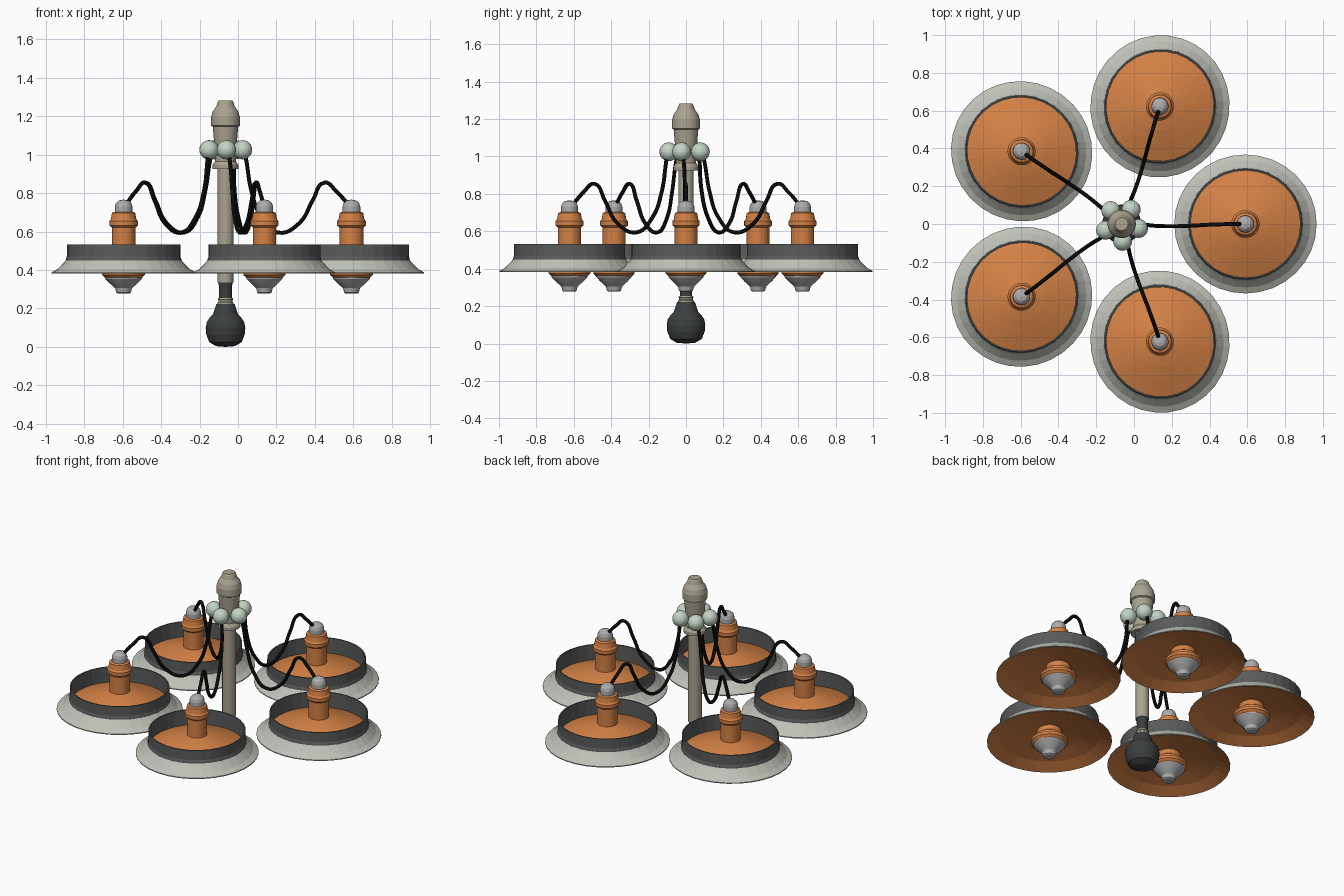
import bpy, bmesh, math
from mathutils import Vector, Matrix

if "Cube" in bpy.data.objects:
    bpy.data.objects.remove(bpy.data.objects["Cube"])

CX, ARM, N = -0.065, 0.655, 5
SEG = 32


def mat(name, rgb):
    m = bpy.data.materials.new(name)
    m.diffuse_color = (*rgb, 1)
    m.use_nodes = True
    m.node_tree.nodes["Principled BSDF"].inputs["Base Color"].default_value = m.diffuse_color
    return m


ORANGE = mat("copper_orange", (0.66, 0.22, 0.06))
DARK = mat("dark_grey", (0.045, 0.05, 0.05))
BAND = mat("band_grey", (0.1, 0.105, 0.105))
PALE = mat("pale_grey", (0.52, 0.54, 0.48))
BEIGE = mat("beige", (0.4, 0.37, 0.28))
MINT = mat("mint", (0.55, 0.66, 0.56))
SILVER = mat("silver", (0.42, 0.42, 0.42))
BLACK = mat("cable_black", (0.003, 0.003, 0.003))


def lathe(name, profile, material, closed=False):
    """Revolve (radius, z) points about z; closed joins last point to first."""
    bm = bmesh.new()
    rings = []
    for r, z in profile:
        if r == 0:
            rings.append([bm.verts.new((0, 0, z))] * SEG)
        else:
            rings.append([bm.verts.new((r * math.cos(2 * math.pi * i / SEG),
                                        r * math.sin(2 * math.pi * i / SEG), z))
                          for i in range(SEG)])
    pairs = list(zip(rings, rings[1:])) + ([(rings[-1], rings[0])] if closed else [])
    for a, b in pairs:
        for i in range(SEG):
            j = (i + 1) % SEG
            bm.faces.new(list(dict.fromkeys((a[i], a[j], b[j], b[i]))))
    bmesh.ops.recalc_face_normals(bm, faces=bm.faces)
    me = bpy.data.meshes.new(name)
    bm.to_mesh(me)
    bm.free()
    me.materials.append(material)
    return me


def place(name, data, loc):
    ob = bpy.data.objects.new(name, data)
    ob.location = loc
    bpy.context.collection.objects.link(ob)
    return ob


# Central column, bottom to top
column = {
    "bottom_knob": (DARK, [(0, 0), (.05, .004), (.085, .025), (.1, .065), (.103, .1), (.097, .13),
                           (.08, .155), (.066, .168), (.057, .195), (.048, .222), (0, .222)]),
    "knob_collar": (BEIGE, [(0, .22), (.042, .22), (.042, .23), (.037, .234), (.037, .243),
                            (.04, .247), (.038, .255), (0, .255)]),
    "lower_sleeve": (DARK, [(0, .253), (.033, .253), (.033, .3), (.037, .34), (0, .34)]),
    "stem": (BEIGE, [(0, .335), (.041, .335), (.041, .925), (0, .925)]),
    "top_body": (BEIGE, [(0, .925), (.068, .925), (.068, .945), (.054, .965), (.058, 1.05),
                         (.066, 1.145), (.075, 1.15), (.075, 1.195), (.066, 1.225), (.048, 1.25),
                         (.04, 1.275), (.034, 1.282), (0, 1.282)]),
}
for name, (m, prof) in column.items():
    place(name, lathe(name, prof, m), (CX, 0, 0))

# Lamp parts, shared by all five lamps
lamp = {
    "brim": lathe("brim", [(.377, .39), (.377, .396), (.345, .414), (.315, .445), (.304, .458),
                           (.294, .458), (.305, .437), (.343, .406)], PALE, True),
    "shade_band": lathe("shade_band", [(.304, .456), (.302, .468), (.298, .478), (.298, .541),
                                       (.29, .541), (.29, .44)], BAND, True),
    "shade_dish": lathe("shade_dish", [(.06, .515), (.13, .497), (.2, .474), (.293, .44),
                                       (.31, .436), (.34, .407), (.374, .39), (.3, .423),
                                       (.2, .448), (.06, .475)], ORANGE, True),
    "lamp_neck": lathe("lamp_neck", [(0, .47), (.062, .47), (.062, .628), (.075, .64), (.075, .662),
                                     (.067, .672), (.061, .705), (.05, .71), (0, .71)], ORANGE),
    "lamp_cap": lathe("lamp_cap", [(0, .7), (.046, .7), (.046, .738), (.04, .756), (.026, .769),
                                   (0, .774)], SILVER),
    "socket": lathe("socket", [(0, .48), (.06, .48), (.075, .465), (.075, .435), (.09, .425),
                               (.09, .412), (.112, .4), (.112, .382), (.095, .366), (0, .366)], ORANGE),
    "lamp_tip": lathe("lamp_tip", [(0, .372), (.098, .372), (.096, .362), (.072, .338), (.044, .313),
                                   (.038, .29), (.03, .285), (0, .285)], SILVER),
}

# Mint ball for each arm root
bm = bmesh.new()
bmesh.ops.create_uvsphere(bm, u_segments=20, v_segments=12, radius=.05)
ball = bpy.data.meshes.new("arm_ball")
bm.to_mesh(ball)
bm.free()
ball.materials.append(MINT)

# Wavy cable along local +x, relative to the column axis
path = [(.096, -.02, 1.03), (.108, -.012, .97), (.135, -.006, .81), (.185, -.01, .675), (.275, -.012, .594),
        (.385, -.008, .645), (.455, -.004, .765), (.515, -.002, .854), (.575, 0, .81), (ARM - .02, 0, .745)]
cu = bpy.data.curves.new("cable", 'CURVE')
cu.dimensions = '3D'
cu.bevel_depth = .0105
cu.bevel_resolution = 2
cu.resolution_u = 6
cu.use_fill_caps = True
sp = cu.splines.new('BEZIER')
sp.bezier_points.add(len(path) - 1)
for p, co in zip(sp.bezier_points, path):
    p.co = co
    p.handle_left_type = p.handle_right_type = 'AUTO'
cu.materials.append(BLACK)

for k in range(N):
    a = k * 2 * math.pi / N
    rot = Matrix.Rotation(a, 4, 'Z')
    centre = Vector((CX, 0, 0))
    for name, me in lamp.items():
        ob = place(f"{name}_{k + 1}", me, centre + rot @ Vector((ARM, 0, -.008)))
        ob.rotation_euler.z = a
        ob.scale.y = .975  # lamps are slightly narrower across the arm
    b = a - math.radians(15)
    place(f"arm_ball_{k + 1}", ball, centre + Vector((.092 * math.cos(b), .092 * math.sin(b), 1.025)))
    place(f"cable_{k + 1}", cu, centre).rotation_euler.z = a
